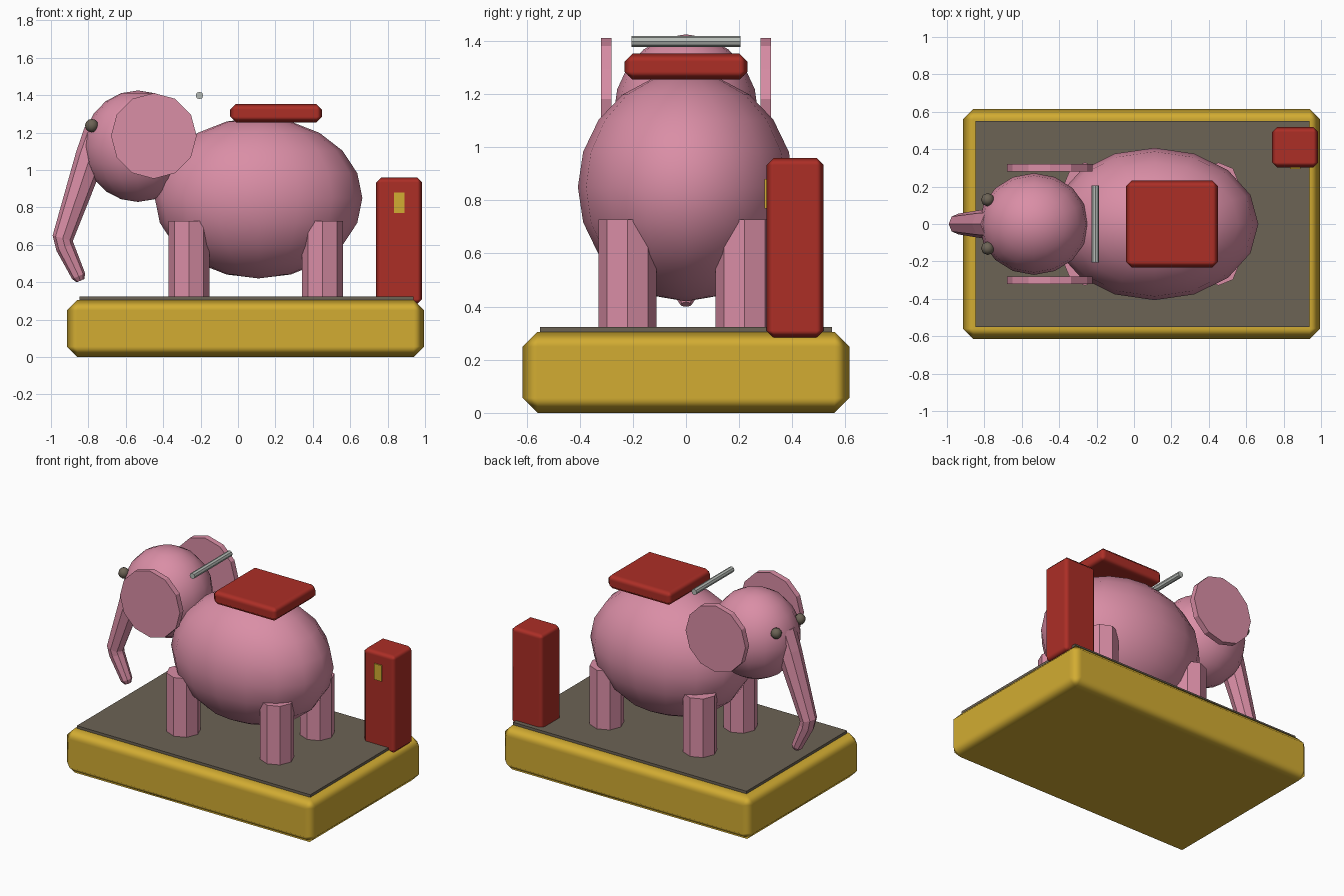
import bpy, bmesh, math
from mathutils import Vector

if "Cube" in bpy.data.objects:
    bpy.data.objects.remove(bpy.data.objects["Cube"])


def material(name, r, g, b):
    m = bpy.data.materials.new(name)
    lin = [((c / 255 + 0.055) / 1.055) ** 2.4 for c in (r, g, b)]
    m.diffuse_color = (*lin, 1)
    m.use_nodes = True
    m.node_tree.nodes["Principled BSDF"].inputs["Base Color"].default_value = m.diffuse_color
    return m


PINK = material("pink", 218, 142, 166)
GOLD = material("gold", 210, 172, 50)
RED = material("red", 172, 46, 38)
DARK = material("dark grey brown", 108, 99, 85)
STEEL = material("steel", 182, 187, 182)


def make(name, bm, mat, smooth=False):
    bmesh.ops.recalc_face_normals(bm, faces=bm.faces)
    for f in bm.faces:
        f.smooth = smooth
    me = bpy.data.meshes.new(name)
    bm.to_mesh(me)
    bm.free()
    me.materials.append(mat)
    ob = bpy.data.objects.new(name, me)
    bpy.context.collection.objects.link(ob)
    return ob


def box(name, lo, hi, mat, bevel=0):
    bm = bmesh.new()
    bmesh.ops.create_cube(bm, size=1)
    lo, hi = Vector(lo), Vector(hi)
    for v in bm.verts:
        v.co = Vector([(a + b) / 2 + c * (b - a) for a, b, c in zip(lo, hi, v.co)])
    ob = make(name, bm, mat, bevel > 0)
    if bevel:
        mod = ob.modifiers.new("bevel", 'BEVEL')
        mod.width = bevel
        mod.segments = 1
        mod.harden_normals = True
    return ob


def ball(name, centre, radii, mat, segs=16, rings=10):
    bm = bmesh.new()
    bmesh.ops.create_uvsphere(bm, u_segments=segs, v_segments=rings, radius=1)
    for v in bm.verts:
        v.co = Vector([c + r * p for c, r, p in zip(centre, radii, v.co)])
    return make(name, bm, mat, True)


def tube(name, stations, sides, mat, side_axis):
    """Flat-faced tube through (point, radius) stations; side_axis is normal to the path plane."""
    bm = bmesh.new()
    s = Vector(side_axis)
    pts = [Vector(p) for p, r in stations]
    rings = []
    for i, (p, r) in enumerate(stations):
        d = (pts[min(i + 1, len(pts) - 1)] - pts[max(i - 1, 0)]).normalized()
        n = s.cross(d)
        rings.append([bm.verts.new(pts[i] + r * (s * math.cos(a) + n * math.sin(a)))
                      for a in (2 * math.pi * k / sides for k in range(sides))])
    for a, b in zip(rings, rings[1:]):
        for k in range(sides):
            j = (k + 1) % sides
            bm.faces.new((a[k], a[j], b[j], b[k]))
    bm.faces.new(rings[0])
    bm.faces.new(rings[-1])
    return make(name, bm, mat)


# Plinth and mat
box("base", (-0.915, -0.615, 0), (0.995, 0.615, 0.305), GOLD, 0.056)
box("base_mat", (-0.848, -0.55, 0.29), (0.938, 0.55, 0.323), DARK)

# Elephant body and head
ball("body", (0.11, 0, 0.85), (0.555, 0.407, 0.43), PINK)
ball("head", (-0.535, 0, 1.127), (0.292, 0.272, 0.298), PINK)

# Trunk, bent back at the tip
tube("trunk", [((-0.74, 0, 1.20), 0.085), ((-0.79, 0, 1.07), 0.08),
               ((-0.937, 0, 0.635), 0.056), ((-0.925, 0, 0.588), 0.05),
               ((-0.852, 0, 0.432), 0.038), ((-0.842, 0, 0.408), 0.022)],
     8, PINK, (0, 1, 0))

# Mirrored legs, ears and eyes
for side, s in (("right", -1), ("left", 1)):
    for end, x in (("front", -0.262), ("back", 0.452)):
        tube(f"{end}_leg_{side}", [((x, s * 0.22, 0.315), 0.109), ((x, s * 0.22, 0.728), 0.109)],
             8, PINK, (1, 0, 0))
    tube(f"ear_{side}", [((-0.45, s * 0.28, 1.182), 0.229), ((-0.45, s * 0.32, 1.182), 0.229)],
         12, PINK, (1, 0, 0))
    ball(f"eye_{side}", (-0.782, s * 0.13, 1.237), (0.036, 0.036, 0.036), DARK, 8, 6)

# Seat and grab bar
box("seat", (-0.042, -0.232, 1.255), (0.45, 0.232, 1.352), RED, 0.03)
tube("grab_bar", [((-0.206, -0.206, 1.398), 0.02), ((-0.206, 0.206, 1.398), 0.02)],
     8, STEEL, (1, 0, 0))

# Coin box with slot plate
box("coin_box", (0.738, 0.303, 0.283), (0.985, 0.518, 0.96), RED, 0.027)
box("coin_plate", (0.835, 0.295, 0.77), (0.89, 0.3045, 0.88), GOLD)
